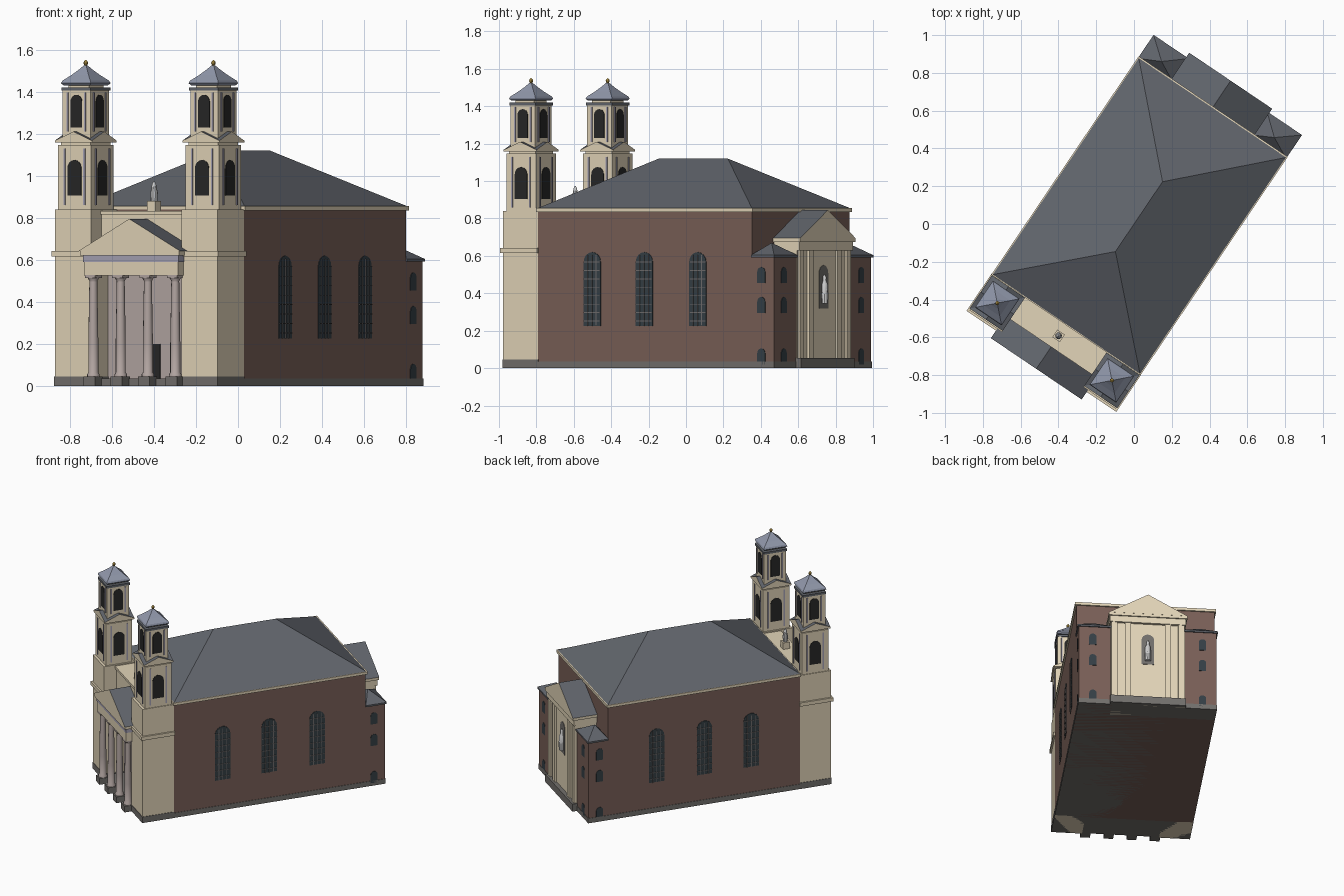
import bpy, bmesh, math

if "Cube" in bpy.data.objects:
    bpy.data.objects.remove(bpy.data.objects["Cube"])

YAW = math.radians(-34)


def material(name, *rgb):
    m = bpy.data.materials.new(name)
    m.diffuse_color = (*rgb, 1)
    m.use_nodes = True
    m.node_tree.nodes["Principled BSDF"].inputs["Base Color"].default_value = m.diffuse_color
    return m


STONE = material("stone", 0.76, 0.66, 0.48)
BRICK = material("brick", 0.19, 0.115, 0.095)
SLATE = material("slate", 0.12, 0.13, 0.15)
LEAD = material("lead", 0.28, 0.31, 0.40)
GREY = material("grey_plinth", 0.17, 0.16, 0.15)
PINK = material("column_stone", 0.45, 0.38, 0.36)
DARK = material("dark_opening", 0.02, 0.02, 0.02)
GLASS = material("glass", 0.035, 0.05, 0.06)
BAR = material("bars", 0.16, 0.15, 0.15)
LILAC = material("lilac_trim", 0.38, 0.36, 0.46)
GOLD = material("gold", 0.45, 0.30, 0.06)
WHITE = material("statue_stone", 0.7, 0.7, 0.68)


def make(name, verts, faces, mats, slots=None, smooth=False):
    me = bpy.data.meshes.new(name)
    me.from_pydata(verts, [], faces)
    for m in mats:
        me.materials.append(m)
    for p, s in zip(me.polygons, slots or []):
        p.material_index = s
    bm = bmesh.new()
    bm.from_mesh(me)
    bmesh.ops.recalc_face_normals(bm, faces=bm.faces)
    bm.to_mesh(me)
    bm.free()
    if smooth:
        me.shade_smooth()
        me.set_sharp_from_angle(angle=math.radians(35))
    ob = bpy.data.objects.new(name, me)
    ob.rotation_euler.z = YAW
    bpy.context.collection.objects.link(ob)
    return ob


def box(name, x0, x1, y0, y1, z0, z1, mat):
    v = [(x, y, z) for z in (z0, z1) for x, y in ((x0, y0), (x1, y0), (x1, y1), (x0, y1))]
    f = [(0, 1, 2, 3), (4, 5, 6, 7)] + [(i, (i + 1) % 4, (i + 1) % 4 + 4, i + 4) for i in range(4)]
    return make(name, v, f, [mat])


def block(name, cx, cy, half, z0, z1, mat):
    return box(name, cx - half, cx + half, cy - half, cy + half, z0, z1, mat)


def lathe(name, cx, cy, profile, mat, n=12):
    """Stack of n-sided rings; n=4 gives squares whose half width is r."""
    k, a0 = (math.sqrt(2), math.pi / 4) if n == 4 else (1, 0)
    v = [(cx + r * k * math.cos(a0 + math.tau * i / n), cy + r * k * math.sin(a0 + math.tau * i / n), z)
         for r, z in profile for i in range(n)]
    f = [(j * n + i, j * n + (i + 1) % n, (j + 1) * n + (i + 1) % n, (j + 1) * n + i)
         for j in range(len(profile) - 1) for i in range(n)]
    f += [tuple(range(n)), tuple(range(len(v) - n, len(v)))]
    return make(name, v, f, [mat], smooth=n > 8)


def gable(name, cx, cy, half, length, z0, z1, along_y=True):
    """Pediment block: stone ends, slate slopes."""
    v = []
    for t in (-length / 2, length / 2):
        for s, z in ((-half, z0), (half, z0), (0, z1)):
            v.append((cx + s, cy + t, z) if along_y else (cx + t, cy + s, z))
    return make(name, v, [(0, 1, 2), (3, 4, 5), (0, 1, 4, 3), (1, 2, 5, 4), (2, 0, 3, 5)],
                [STONE, SLATE], [0, 0, 0, 1, 1])


def arch(name, x, y, ang, w, z0, z1, mat, proud=0.003):
    """Round-headed panel on a wall; ang is the direction the wall faces."""
    n = (math.cos(ang), math.sin(ang))
    r = w / 2
    outline = [(-r, z0), (r, z0)] + [(r * math.cos(math.pi * i / 8), z1 - r + r * math.sin(math.pi * i / 8))
                                     for i in range(9)]
    v = [(x + n[0] * d - n[1] * s, y + n[1] * d + n[0] * s, z) for d in (-0.004, proud) for s, z in outline]
    k = len(outline)
    f = [tuple(range(k)), tuple(range(k, 2 * k))]
    f += [(i, (i + 1) % k, (i + 1) % k + k, i + k) for i in range(k)]
    return make(name, v, f, [mat])


# Main hall with hipped roof
box("hall", -0.465, 0.465, -0.645, 0.74, 0.0, 0.84, BRICK)
box("hall_plinth", -0.468, 0.468, -0.86, 0.883, 0.0, 0.036, GREY)
box("hall_cornice", -0.476, 0.476, -0.645, 0.75, 0.835, 0.855, STONE)
make("hall_roof",
     [(-0.47, -0.64, 0.855), (0.47, -0.64, 0.855), (0.47, 0.742, 0.855), (-0.47, 0.742, 0.855),
      (0, -0.176, 1.12), (0, 0.27, 1.12)],
     [(0, 1, 4), (1, 2, 5, 4), (2, 3, 5), (3, 0, 4, 5), (0, 1, 2, 3)], [SLATE])

# Tall side windows with glazing bars
for s in (-1, 1):
    for y in (-0.29, 0.046, 0.39):
        arch("hall_window", s * 0.465, y, 0 if s > 0 else math.pi, 0.11, 0.225, 0.62, GLASS)
        for k in (-0.028, 0, 0.028):
            box("window_bar", s * 0.466, s * 0.472, y + k - 0.002, y + k + 0.002, 0.225, 0.605, BAR)
        for k in range(8):
            z = 0.25 + k * 0.045
            box("window_crossbar", s * 0.466, s * 0.472, y - 0.053, y + 0.053, z, z + 0.004, BAR)

# Front centre block, recess wall and door
box("front_wall", -0.265, 0.265, -0.72, -0.64, 0.03, 0.56, PINK)
box("front_attic", -0.265, 0.265, -0.775, -0.64, 0.54, 0.825, STONE)
box("attic_cornice", -0.265, 0.265, -0.785, -0.64, 0.815, 0.832, STONE)
box("front_door", -0.04, 0.04, -0.724, -0.715, 0.036, 0.2, DARK)
block("statue_pedestal", 0.0, -0.714, 0.024, 0.83, 0.88, STONE)
lathe("roof_statue", 0.0, -0.714, [(0.016, 0.88), (0.018, 0.92), (0.012, 0.945), (0.01, 0.96), (0.002, 0.975)], WHITE, 10)

# Portico
box("portico_beam", -0.27, 0.27, -0.91, -0.72, 0.525, 0.59, STONE)
box("portico_frieze", -0.275, 0.275, -0.912, -0.74, 0.59, 0.62, LILAC)
box("portico_cornice", -0.285, 0.285, -0.923, -0.74, 0.62, 0.643, STONE)
gable("portico_pediment", 0, -0.845, 0.29, 0.16, 0.643, 0.795)
for x in (-0.235, -0.078, 0.078, 0.235):
    block("column_plinth", x, -0.885, 0.033, 0.0, 0.045, GREY)
    lathe("column", x, -0.882, [(0.03, 0.045), (0.03, 0.055), (0.024, 0.065), (0.024, 0.2), (0.019, 0.495),
                                (0.019, 0.5), (0.028, 0.515)], PINK, 12)
    block("column_capital", x, -0.882, 0.029, 0.513, 0.527, PINK)

# Twin towers
for s in (-1, 1):
    cx, cy = s * 0.366, -0.752
    box("tower_base", s * 0.26, s * 0.466, -0.865, -0.64, 0.0, 0.84, STONE)
    box("tower_plinth", s * 0.258, s * 0.469, -0.868, -0.638, 0.0, 0.045, GREY)
    box("tower_band", s * 0.252, s * 0.478, -0.877, -0.638, 0.615, 0.642, STONE)
    block("belfry", cx, cy, 0.095, 0.84, 1.147, STONE)
    block("belfry_cornice", cx, cy, 0.106, 1.157, 1.167, STONE)
    block("belfry_neck", cx, cy, 0.085, 1.145, 1.16, STONE)
    gable("belfry_gable_a", cx, cy, 0.106, 0.212, 1.167, 1.21, True)
    gable("belfry_gable_b", cx, cy, 0.106, 0.212, 1.167, 1.21, False)
    block("lantern", cx, cy, 0.079, 1.165, 1.41, STONE)
    block("lantern_cornice", cx, cy, 0.084, 1.405, 1.42, SLATE)
    block("lantern_neck", cx, cy, 0.06, 1.42, 1.44, STONE)
    lathe("tower_roof", cx, cy, [(0.076, 1.43), (0.085, 1.44), (0.08, 1.452), (0.05, 1.478), (0.025, 1.503),
                                 (0.006, 1.525)], LEAD, 4)
    lathe("tower_finial", cx, cy, [(0.003, 1.52), (0.009, 1.53), (0.011, 1.536), (0.009, 1.543), (0.002, 1.55)], GOLD, 8)
    # Arched openings flanked by thin shafts on all four faces
    for q in range(4):
        a = q * math.pi / 2
        nx, ny = round(math.cos(a)), round(math.sin(a))
        for h, w, z0, z1, p0, p1 in ((0.095, 0.08, 0.905, 1.075, 0.86, 1.13), (0.079, 0.066, 1.23, 1.385, 1.21, 1.395)):
            arch("tower_opening", cx + nx * h, cy + ny * h, a, w, z0, z1, DARK)
            for t in (-1, 1):
                d = t * (w / 2 + 0.017)
                block("tower_shaft", cx + nx * h - ny * d, cy + ny * h + nx * d, 0.0045, p0, p1, LILAC)

# Rear corner stair blocks
for s in (-1, 1):
    box("stair_block", s * 0.24, s * 0.465, 0.735, 0.88, 0.0, 0.595, BRICK)
    box("stair_eave", s * 0.245, s * 0.474, 0.738, 0.888, 0.592, 0.604, SLATE)
    make("stair_roof",
         [(s * 0.25, 0.738, 0.604), (s * 0.474, 0.738, 0.604), (s * 0.474, 0.888, 0.604), (s * 0.25, 0.888, 0.604),
          (s * 0.36, 0.795, 0.67)],
         [(0, 1, 4), (1, 2, 4), (2, 3, 4), (3, 0, 4), (0, 1, 2, 3)], [SLATE])
    for z in (0.02, 0.295, 0.455):
        arch("stair_side_window", s * 0.465, 0.8, 0 if s > 0 else math.pi, 0.05, z, z + 0.085, GLASS)
        arch("stair_back_window", s * 0.37, 0.88, math.pi / 2, 0.05, z, z + 0.085, GLASS)

# Rear pedimented bay with statue niche
box("rear_bay", -0.25, 0.25, 0.73, 0.886, 0.0, 0.64, STONE)
box("rear_plinth", -0.256, 0.256, 0.73, 0.915, 0.0, 0.055, GREY)
box("rear_entablature", -0.256, 0.256, 0.73, 0.905, 0.63, 0.675, STONE)
box("rear_cornice", -0.265, 0.265, 0.73, 0.914, 0.675, 0.695, STONE)
gable("rear_pediment", 0, 0.827, 0.265, 0.176, 0.695, 0.845)
for x in (-0.225, -0.135, 0.135, 0.225):
    box("rear_pilaster", x - 0.02, x + 0.02, 0.88, 0.9, 0.055, 0.632, STONE)
arch("rear_niche", 0, 0.886, math.pi / 2, 0.085, 0.32, 0.55, GREY)
lathe("niche_statue", 0, 0.893, [(0.02, 0.345), (0.022, 0.39), (0.018, 0.45), (0.009, 0.47), (0.011, 0.485),
                                (0.003, 0.5)], WHITE, 10)
